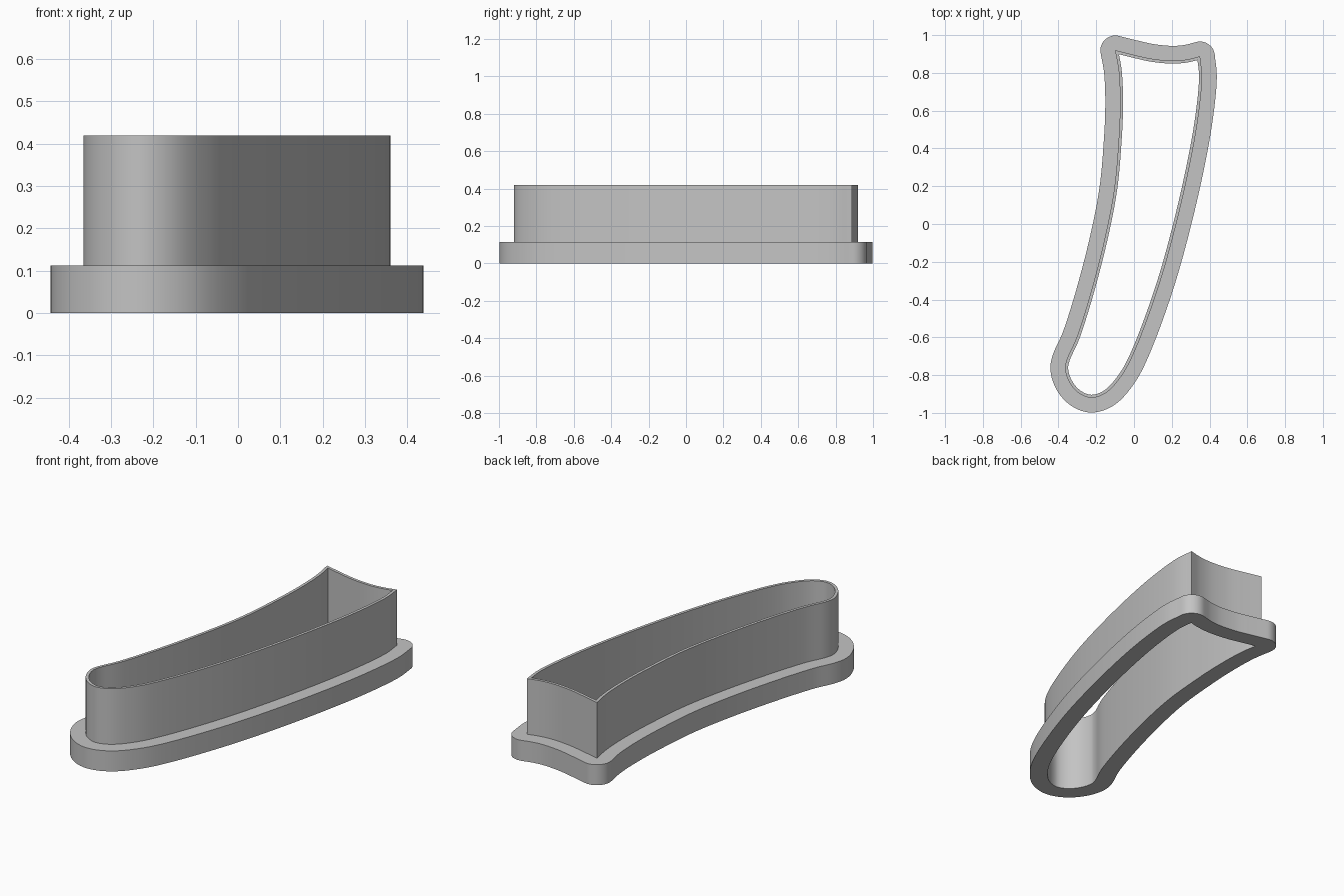
import bpy
import bmesh
from mathutils import Vector

cube = bpy.data.objects.get("Cube")
if cube:
    bpy.data.objects.remove(cube, do_unlink=True)

FLANGE_H, TOTAL_H = 0.113, 0.42
FLANGE_W, WALL_T = 0.078, 0.016
STEPS, ARC = 10, 10

# Outer wall outline, counter-clockwise: long curved sides, then the dished end
SIDES = [(-.10, .92), (-.08, .80), (-.074, .64), (-.081, .45), (-.105, .185),
         (-.156, -.08), (-.228, -.36), (-.30, -.59), (-.355, -.715),
         (-.363, -.78), (-.335, -.85), (-.285, -.90), (-.222, -.92),
         (-.15, -.895), (-.085, -.83), (-.02, -.725), (.061, -.53),
         (.151, -.265), (.23, .026), (.294, .307), (.337, .545),
         (.36, .76), (.35, .888)]
END = [(.35, .888), (.28, .871), (.20, .865), (.10, .874), (.01, .893), (-.10, .92)]


def smooth_curve(points):
    """Catmull-Rom samples paired with outward normals."""
    p = [Vector(q) for q in points]
    p = [2 * p[0] - p[1]] + p + [2 * p[-1] - p[-2]]
    out = []
    for a, b, c, d in zip(p, p[1:], p[2:], p[3:]):
        for i in range(STEPS):
            t = i / STEPS
            out.append(0.5 * (2 * b + (c - a) * t + (2 * a - 5 * b + 4 * c - d) * t**2
                              + (3 * b - a - 3 * c + d) * t**3))
    out.append(p[-2])
    result = []
    last = len(out) - 1
    for i, q in enumerate(out):
        t = (out[min(i + 1, last)] - out[max(i - 1, 0)]).normalized()
        result.append((q, Vector((t.y, -t.x))))
    return result


def corner(before, after):
    """Fan of normals round a sharp corner, with a mitred inward direction."""
    n1, n2 = before[1], after[1]
    miter = (n1 + n2) / (1 + n1.dot(n2))
    return [(before[0], n1.lerp(n2, i / ARC).normalized(), miter)
            for i in range(ARC + 1)]


sides, end = smooth_curve(SIDES), smooth_curve(END)
outline = [(p, n, n) for p, n in sides[1:-1]]
outline += corner(sides[-1], end[0])
outline += [(p, n, n) for p, n in end[1:-1]]
outline += corner(end[-1], sides[0])

# Cross-section of the cutter: inside wall, flange, thin upright wall
SECTION = [(-WALL_T, 0), (FLANGE_W, 0), (FLANGE_W, FLANGE_H),
           (0, FLANGE_H), (0, TOTAL_H), (-WALL_T, TOTAL_H)]

bm = bmesh.new()
rings = []
for offset, z in SECTION:
    ring = []
    for p, n, inward in outline:
        q = p + (inward if offset < 0 else n) * offset
        ring.append(bm.verts.new((q.x, q.y, z)))
    rings.append(ring)
count = len(outline)
for k, low in enumerate(rings):
    high = rings[(k + 1) % len(rings)]
    for i in range(count):
        j = (i + 1) % count
        bm.faces.new((low[i], low[j], high[j], high[i]))
bmesh.ops.remove_doubles(bm, verts=bm.verts, dist=0.0002)
bmesh.ops.recalc_face_normals(bm, faces=bm.faces)

mesh = bpy.data.meshes.new("flanged_cutter")
bm.to_mesh(mesh)
bm.free()
cutter = bpy.data.objects.new("flanged_cutter", mesh)
bpy.context.collection.objects.link(cutter)

# Plain grey plastic
grey = bpy.data.materials.new("plain grey")
grey.use_nodes = True
color = (0.55, 0.55, 0.55, 1)
grey.diffuse_color = color
grey.node_tree.nodes["Principled BSDF"].inputs["Base Color"].default_value = color
mesh.materials.append(grey)

bpy.ops.object.select_all(action='DESELECT')
cutter.select_set(True)
bpy.context.view_layer.objects.active = cutter
bpy.ops.object.shade_smooth_by_angle(angle=0.52)
